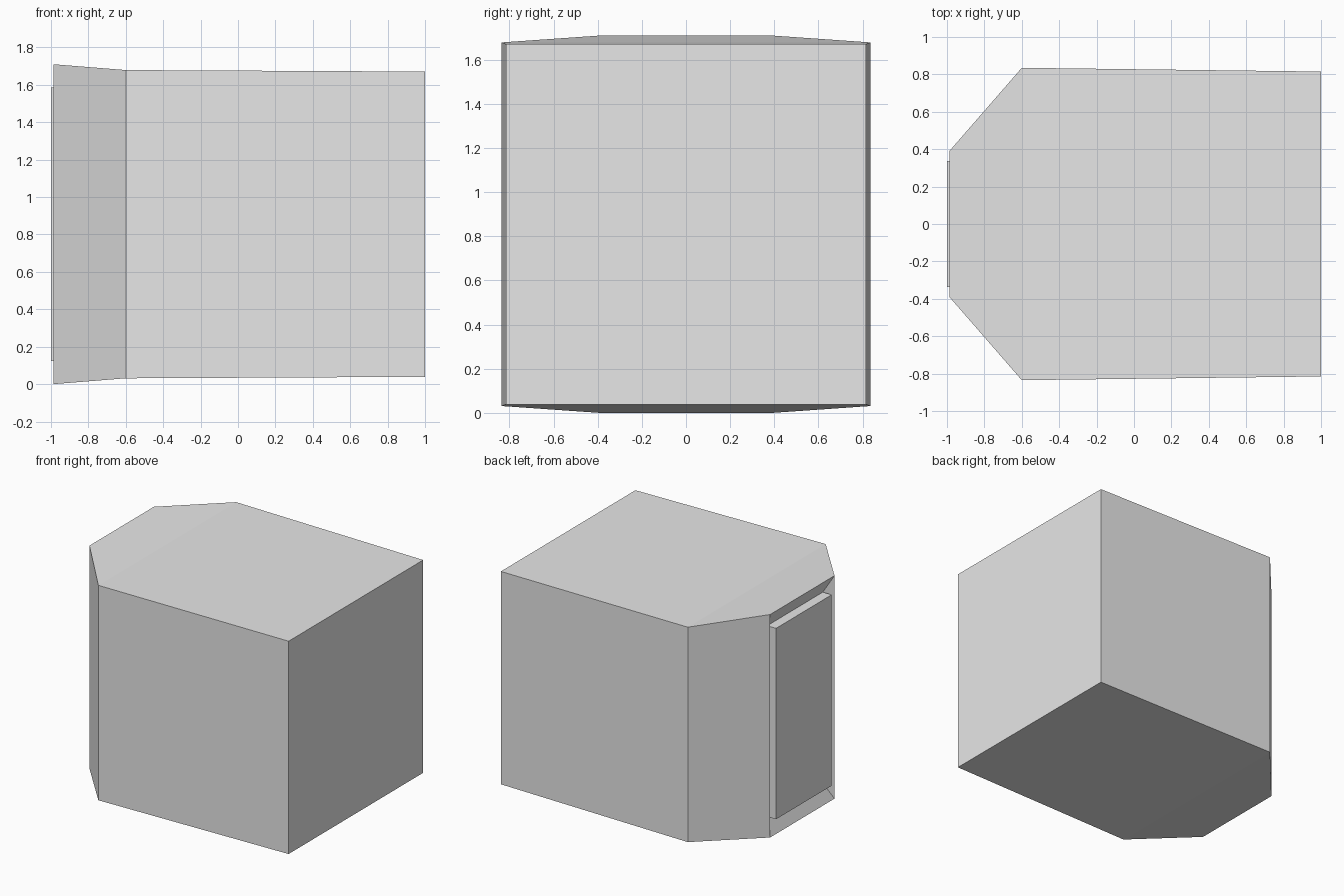
import bpy
import bmesh

cube = bpy.data.objects.get("Cube")
if cube:
    bpy.data.objects.remove(cube, do_unlink=True)

grey = bpy.data.materials.new("light grey")
grey.use_nodes = True
colour = (0.8, 0.8, 0.8, 1)
grey.diffuse_color = colour
grey.node_tree.nodes["Principled BSDF"].inputs["Base Color"].default_value = colour

MID = 0.855  # half the overall height


def ring(bm, x, half_y, half_z):
    """Rectangular cross-section across the x axis."""
    corners = [(-1, -1), (1, -1), (1, 1), (-1, 1)]
    return [bm.verts.new((x, sy * half_y, MID + sz * half_z)) for sy, sz in corners]


# Sections run from the flat end, past the chamfers, into the
# sloped recess and out again to the raised panel.
sections = [
    (1.0, 0.815, 0.816),
    (-0.6, 0.835, 0.824),
    (-0.987, 0.39, MID),
    (-0.925, 0.337, 0.732),
    (-1.0, 0.337, 0.732),
]

bm = bmesh.new()
rings = [ring(bm, *s) for s in sections]
for a, b in zip(rings, rings[1:]):
    for i in range(4):
        j = (i + 1) % 4
        bm.faces.new((a[i], a[j], b[j], b[i]))
bm.faces.new(rings[0])
bm.faces.new(rings[-1])
bmesh.ops.recalc_face_normals(bm, faces=bm.faces)

mesh = bpy.data.meshes.new("chamfered_block")
bm.to_mesh(mesh)
bm.free()
mesh.materials.append(grey)
block = bpy.data.objects.new("chamfered_block", mesh)
bpy.context.collection.objects.link(block)
